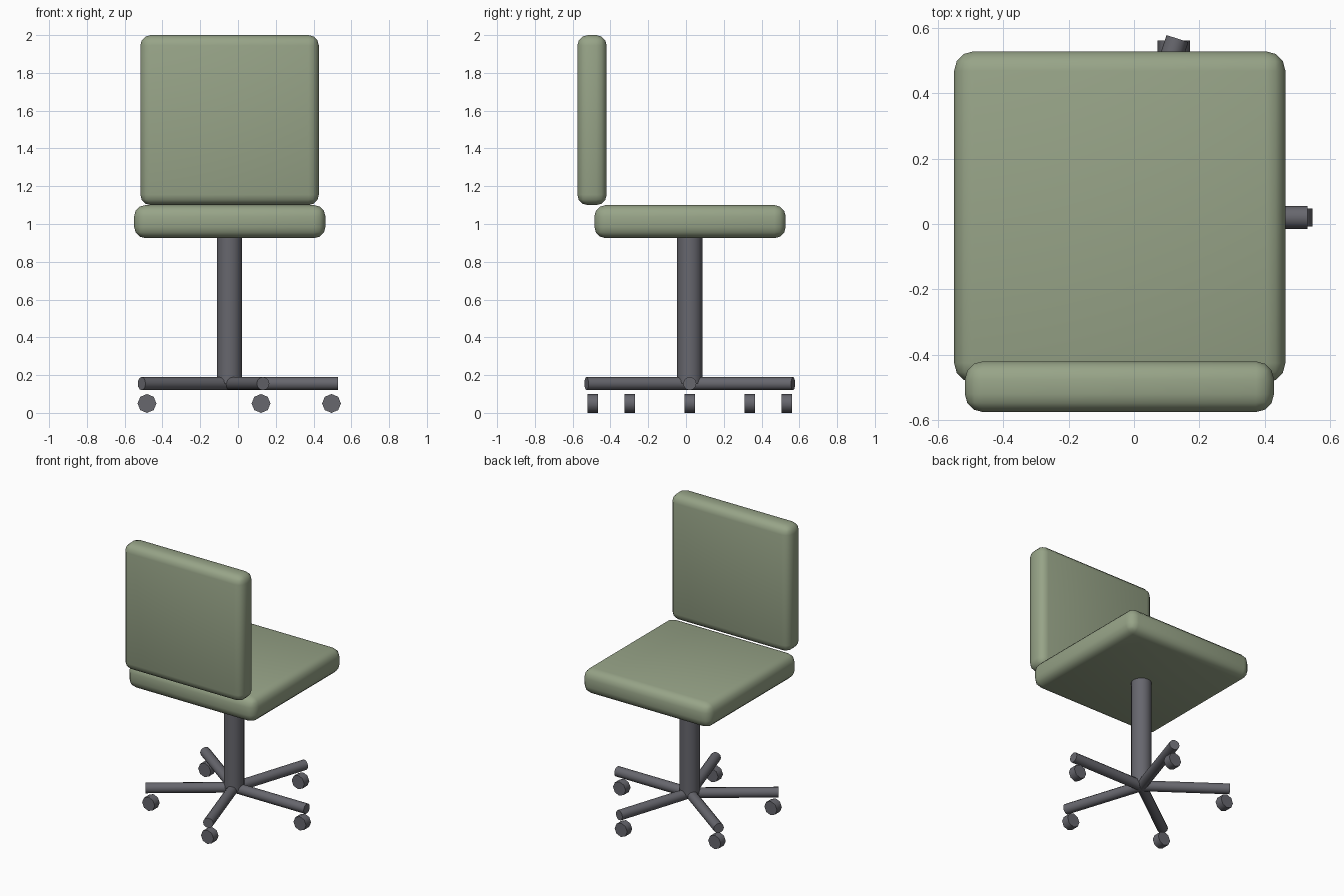
import bpy, math
from mathutils import Vector

if "Cube" in bpy.data.objects:
    bpy.data.objects.remove(bpy.data.objects["Cube"])

CX, CY = -0.045, 0.02  # column axis


def material(name, rgb):
    m = bpy.data.materials.new(name)
    m.diffuse_color = (*rgb, 1)
    m.use_nodes = True
    m.node_tree.nodes["Principled BSDF"].inputs["Base Color"].default_value = m.diffuse_color
    return m


green = material("sage_green", (0.31, 0.37, 0.245))
grey = material("dark_grey", (0.135, 0.135, 0.155))


def finish(name, mat):
    ob = bpy.context.object
    ob.name = name
    ob.data.materials.append(mat)
    bpy.ops.object.shade_smooth_by_angle(angle=math.radians(50))
    return ob


def cushion(name, lo, hi, radius):
    lo, hi = Vector(lo), Vector(hi)
    bpy.ops.mesh.primitive_cube_add(size=1, location=(lo + hi) / 2)
    ob = bpy.context.object
    ob.scale = hi - lo
    bpy.ops.object.transform_apply(location=False, rotation=False, scale=True)
    bevel = ob.modifiers.new("rounding", "BEVEL")
    bevel.width = radius
    bevel.segments = 3
    bpy.ops.object.modifier_apply(modifier=bevel.name)
    finish(name, green)


def tube(name, a, b, radius, sides):
    a, b = Vector(a), Vector(b)
    d = b - a
    bpy.ops.mesh.primitive_cylinder_add(
        vertices=sides, radius=radius, depth=d.length, location=(a + b) / 2,
        rotation=d.to_track_quat("Z", "Y").to_euler())
    finish(name, grey)


# Seat and backrest cushions
cushion("seat", (-0.55, -0.485, 0.925), (0.463, 0.528, 1.10), 0.06)
cushion("backrest", (-0.517, -0.575, 1.10), (0.428, -0.42, 2.0), 0.055)

# Central column
tube("column", (CX, CY, 0.155), (CX, CY, 0.94), 0.067, 16)

# Five spokes, each with a wheel whose axle runs front to back
for i in range(5):
    a = i * math.tau / 5
    c, s = math.cos(a), math.sin(a)
    tube(f"spoke_{i + 1}", (CX, CY, 0.155),
         (CX + 0.575 * c, CY + 0.575 * s, 0.155), 0.035, 12)
    x, y = CX + 0.54 * c, CY + 0.54 * s
    tube(f"wheel_{i + 1}", (x, y - 0.028, 0.05), (x, y + 0.028, 0.05), 0.05, 8)
